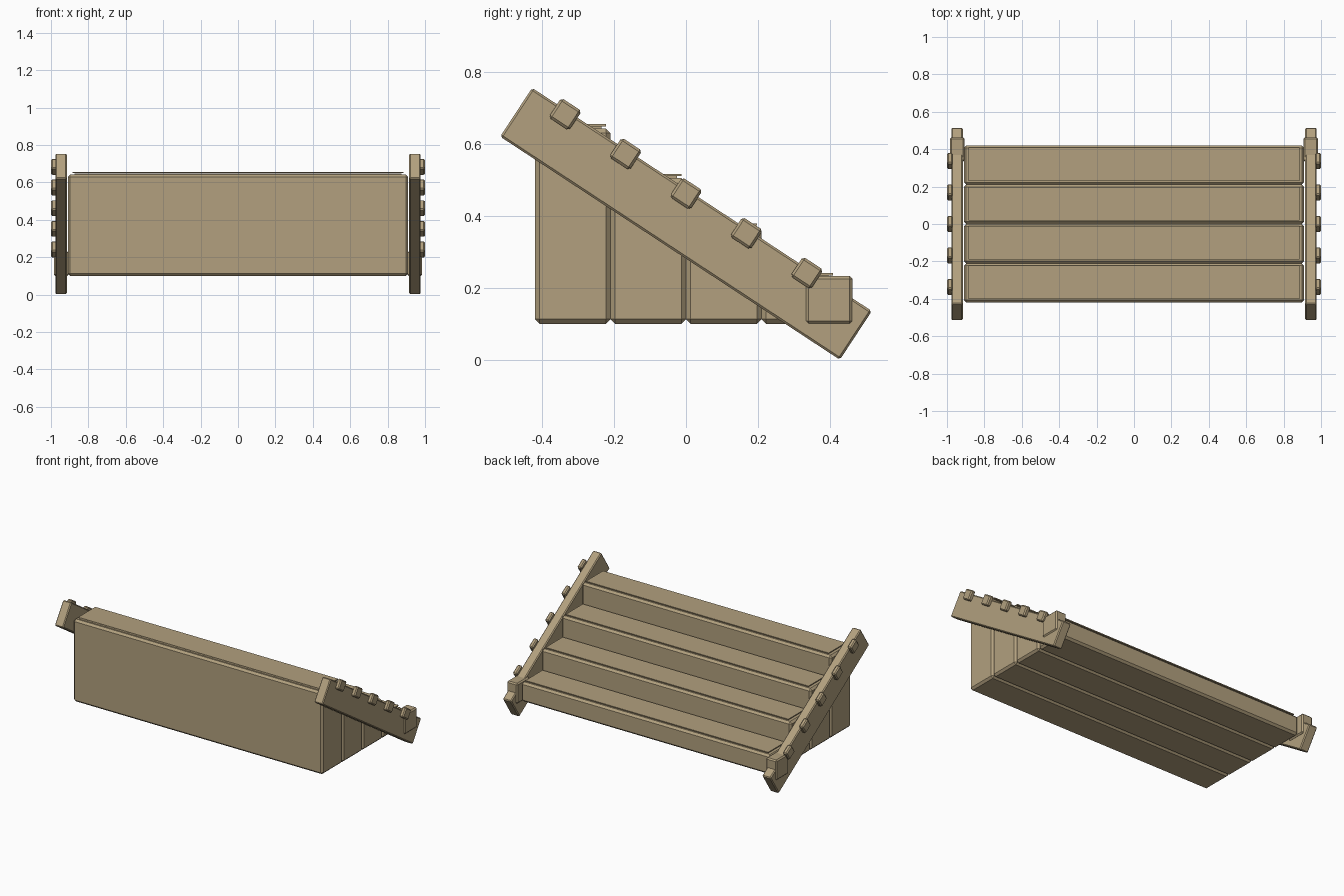
import bpy
from math import radians, sin, cos
from mathutils import Vector

if "Cube" in bpy.data.objects:
    bpy.data.objects.remove(bpy.data.objects["Cube"])

# Single wood colour
wood = bpy.data.materials.new("tan_wood")
wood.use_nodes = True
colour = (0.445, 0.352, 0.21, 1)
wood.diffuse_color = colour
wood.node_tree.nodes["Principled BSDF"].inputs["Base Color"].default_value = colour


def box(name, centre, size, bevel=0.0, tilt=0.0):
    """Box with chamfered edges, tilted about the x axis."""
    bpy.ops.mesh.primitive_cube_add(size=1, location=centre, rotation=(tilt, 0, 0))
    ob = bpy.context.object
    ob.name = name
    ob.scale = size
    bpy.ops.object.transform_apply(location=False, rotation=False, scale=True)
    ob.data.materials.append(wood)
    if bevel:
        mod = ob.modifiers.new("chamfer", "BEVEL")
        mod.width = bevel
        mod.segments = 1
    return ob


BASE, DEPTH, RISE = 0.10, 0.21, 0.138
TILT = radians(-33.3)
along = Vector((0, cos(TILT), sin(TILT)))
rail_middle = Vector((0, 0, 0.378))

# Steps: solid blocks with a thin two-layer tread on each
for i in range(4):
    y = -0.315 + i * DEPTH
    top = 0.643 - i * RISE
    box(f"step_{i + 1}", (0, y, (BASE + top) / 2), (1.82, DEPTH, top - BASE), 0.013)
    box(f"tread_base_{i + 1}", (0, y - 0.002, top + 0.002), (1.75, 0.165, 0.007))
    box(f"tread_{i + 1}", (0, y + 0.004, top + 0.009), (1.77, 0.178, 0.006))

for side, word in ((-1, "right"), (1, "left")):
    # Sloping side rail
    box(f"{word}_rail", rail_middle + Vector((side * 0.946, 0, 0)),
        (0.062, 1.13, 0.162), 0.006, TILT)
    # Block around the lower end of the rail
    box(f"{word}_foot_block", (side * 0.945, 0.398, 0.166), (0.078, 0.13, 0.133), 0.008)
    # Pegs along the upper outside edge of the rail
    for k in range(5):
        centre = Vector((side * 0.985, 0, 0.462)) + along * (k - 2) * 0.201
        box(f"{word}_peg_{k + 1}", centre, (0.03, 0.068, 0.065), 0.007, TILT)
